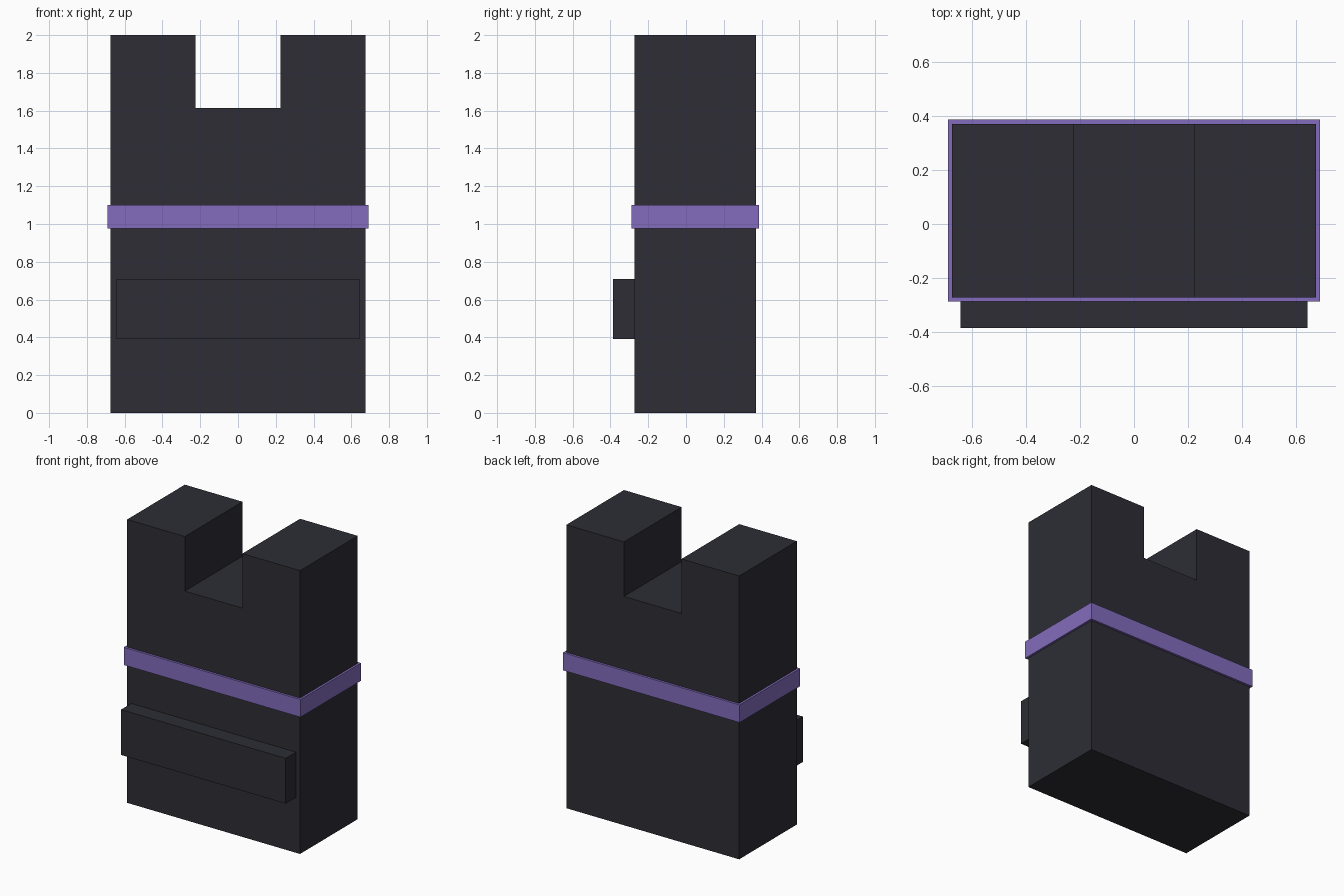
import bpy
import bmesh

if "Cube" in bpy.data.objects:
    bpy.data.objects.remove(bpy.data.objects["Cube"])


def material(name, rgb):
    mat = bpy.data.materials.new(name)
    mat.diffuse_color = (*rgb, 1.0)
    mat.use_nodes = True
    mat.node_tree.nodes["Principled BSDF"].inputs["Base Color"].default_value = mat.diffuse_color
    return mat


def extrude_profile(name, outline, y0, y1, mat):
    """Extrude an x-z outline from y0 (front) to y1 (back)."""
    bm = bmesh.new()
    face = bm.faces.new([bm.verts.new((x, y0, z)) for x, z in outline])
    new = bmesh.ops.extrude_face_region(bm, geom=[face])["geom"]
    verts = [v for v in new if isinstance(v, bmesh.types.BMVert)]
    bmesh.ops.translate(bm, verts=verts, vec=(0, y1 - y0, 0))
    bmesh.ops.recalc_face_normals(bm, faces=bm.faces)
    mesh = bpy.data.meshes.new(name)
    bm.to_mesh(mesh)
    bm.free()
    mesh.materials.append(mat)
    obj = bpy.data.objects.new(name, mesh)
    bpy.context.collection.objects.link(obj)
    return obj


def box(name, half_width, y0, y1, z0, z1, mat):
    outline = [(-half_width, z0), (half_width, z0), (half_width, z1), (-half_width, z1)]
    return extrude_profile(name, outline, y0, y1, mat)


charcoal = material("charcoal", (0.026, 0.026, 0.036))
purple = material("purple", (0.227, 0.150, 0.509))

# Torso block with a square neck notch, mirrored from its right half
right = [(0.675, 0), (0.675, 2.0), (0.225, 2.0), (0.225, 1.615)]
left = [(-x, z) for x, z in reversed(right)]
extrude_profile("torso", right + left, -0.272, 0.371, charcoal)

# Belt band wrapped around the middle
box("belt", 0.69, -0.288, 0.387, 0.975, 1.10, purple)

# Wide pouch on the front
box("front_pouch", 0.643, -0.386, -0.272, 0.39, 0.71, charcoal)
